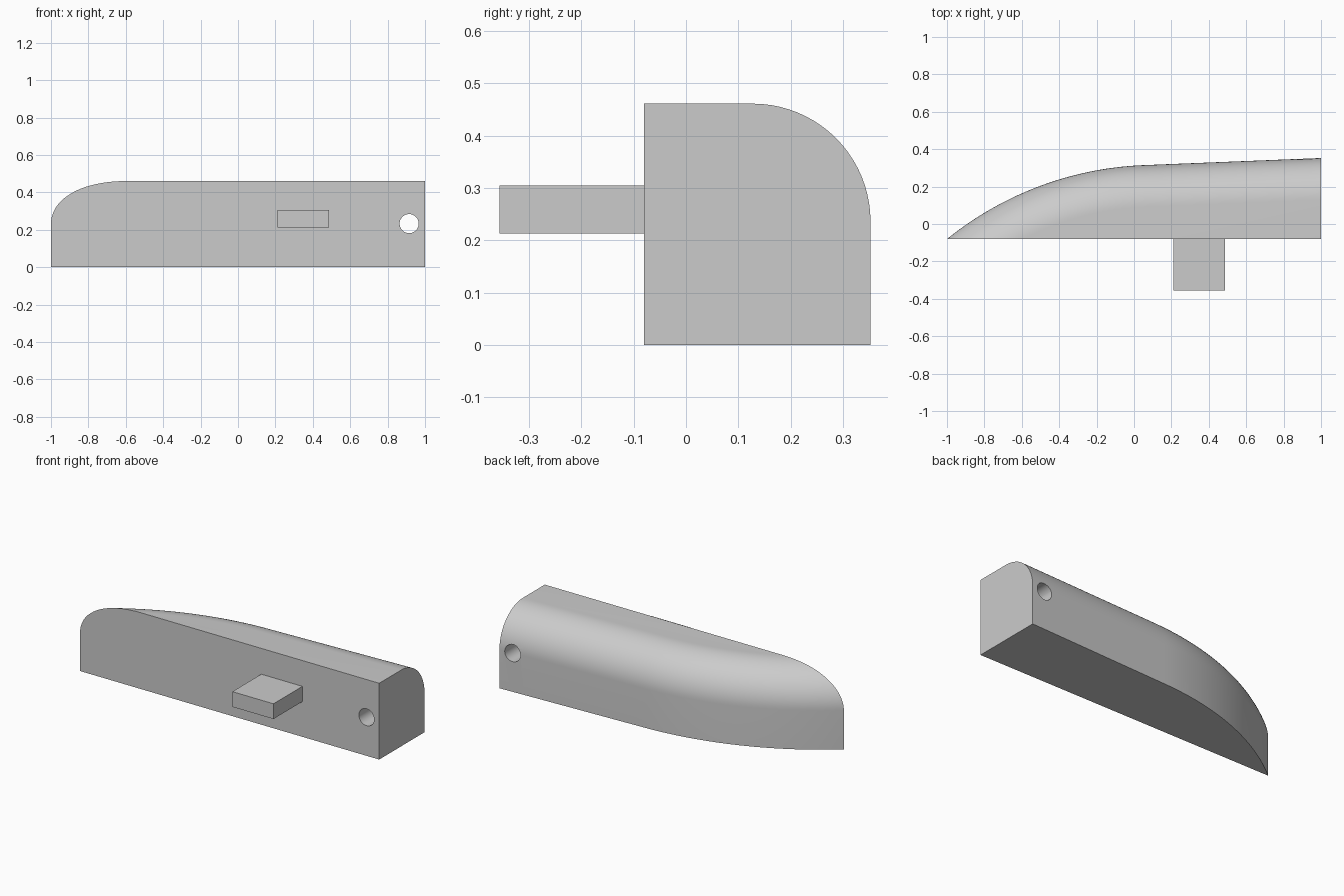
import bpy, bmesh
from math import sin, cos, acos, asin, pi, radians
from mathutils import Matrix

if "Cube" in bpy.data.objects:
    bpy.data.objects.remove(bpy.data.objects["Cube"])

grey = bpy.data.materials.new("light grey")
grey.use_nodes = True
GREY = (0.6, 0.6, 0.6, 1)
grey.diffuse_color = GREY
grey.node_tree.nodes["Principled BSDF"].inputs["Base Color"].default_value = GREY


def make_object(name, bm):
    bmesh.ops.recalc_face_normals(bm, faces=bm.faces[:])
    mesh = bpy.data.meshes.new(name)
    bm.to_mesh(mesh)
    bm.free()
    mesh.materials.append(grey)
    obj = bpy.data.objects.new(name, mesh)
    bpy.context.collection.objects.link(obj)
    return obj


# Plan outline: an arc from the tip, running into a straight tangent line
FRONT, END = -0.08, 1.0
FILLET, SHOULDER = 0.225, 0.236
RADIUS, TANGENT = 1.786, radians(2.3)
CX, CY = 0.122, -1.47
ARC_STEPS, LINE_STEPS, FILLET_STEPS = 40, 12, 20


def outline(offset):
    """Plan points of the back edge, moved inwards by offset."""
    rho = RADIUS - offset
    start = acos((FRONT - CY) / rho)
    points = []
    for i in range(ARC_STEPS + 1):
        t = start + (TANGENT - start) * i / ARC_STEPS
        points.append((CX - rho * sin(t), CY + rho * cos(t)))
    x0, y0 = points[-1]
    for i in range(1, LINE_STEPS + 1):
        x = x0 + (END - x0) * i / LINE_STEPS
        points.append((x, y0 + (x - x0) * sin(TANGENT) / cos(TANGENT)))
    return points


# Body: stacked outlines, vertical wall below and rounded top edge above
levels = [(0, 0)]
for j in range(FILLET_STEPS + 1):
    a = pi / 2 * j / FILLET_STEPS
    levels.append((FILLET * (1 - cos(a)), SHOULDER + FILLET * sin(a)))

bm = bmesh.new()
rows = [[bm.verts.new((x, y, z)) for x, y in outline(off)] for off, z in levels]
for low, high in zip(rows, rows[1:]):
    for i in range(len(low) - 1):
        bm.faces.new((low[i], low[i + 1], high[i + 1], high[i]))
base_corner = bm.verts.new((END, FRONT, 0))
top_corner = bm.verts.new((END, FRONT, levels[-1][1]))
bm.faces.new(rows[0] + [base_corner])
bm.faces.new(rows[-1] + [top_corner])
bm.faces.new([r[0] for r in rows] + [top_corner, base_corner])
bm.faces.new([r[-1] for r in rows] + [top_corner, base_corner])
body = make_object("body", bm)

# Round hole through the thick end
bm = bmesh.new()
bmesh.ops.create_cone(bm, cap_ends=True, segments=48, radius1=0.051, radius2=0.051, depth=1.2,
                      matrix=Matrix.Translation((0.915, 0.1, 0.233)) @ Matrix.Rotation(pi / 2, 4, 'X'))
cutter = make_object("hole_cutter", bm)
cutter.hide_render = True
cut = body.modifiers.new("hole", 'BOOLEAN')
cut.operation, cut.solver, cut.object = 'DIFFERENCE', 'EXACT', cutter
bpy.ops.object.select_all(action='DESELECT')
bpy.context.view_layer.objects.active = body
body.select_set(True)
bpy.ops.object.modifier_apply(modifier=cut.name)
bpy.data.objects.remove(cutter)
bpy.ops.object.shade_smooth_by_angle(angle=radians(30))

# Tab standing out from the flat front
bm = bmesh.new()
size = (0.275, 0.277, 0.092)
bmesh.ops.create_cube(bm, size=1, matrix=Matrix.Translation((0.349, -0.2175, 0.259))
                      @ Matrix.Diagonal((*size, 1)))
make_object("front_tab", bm)
